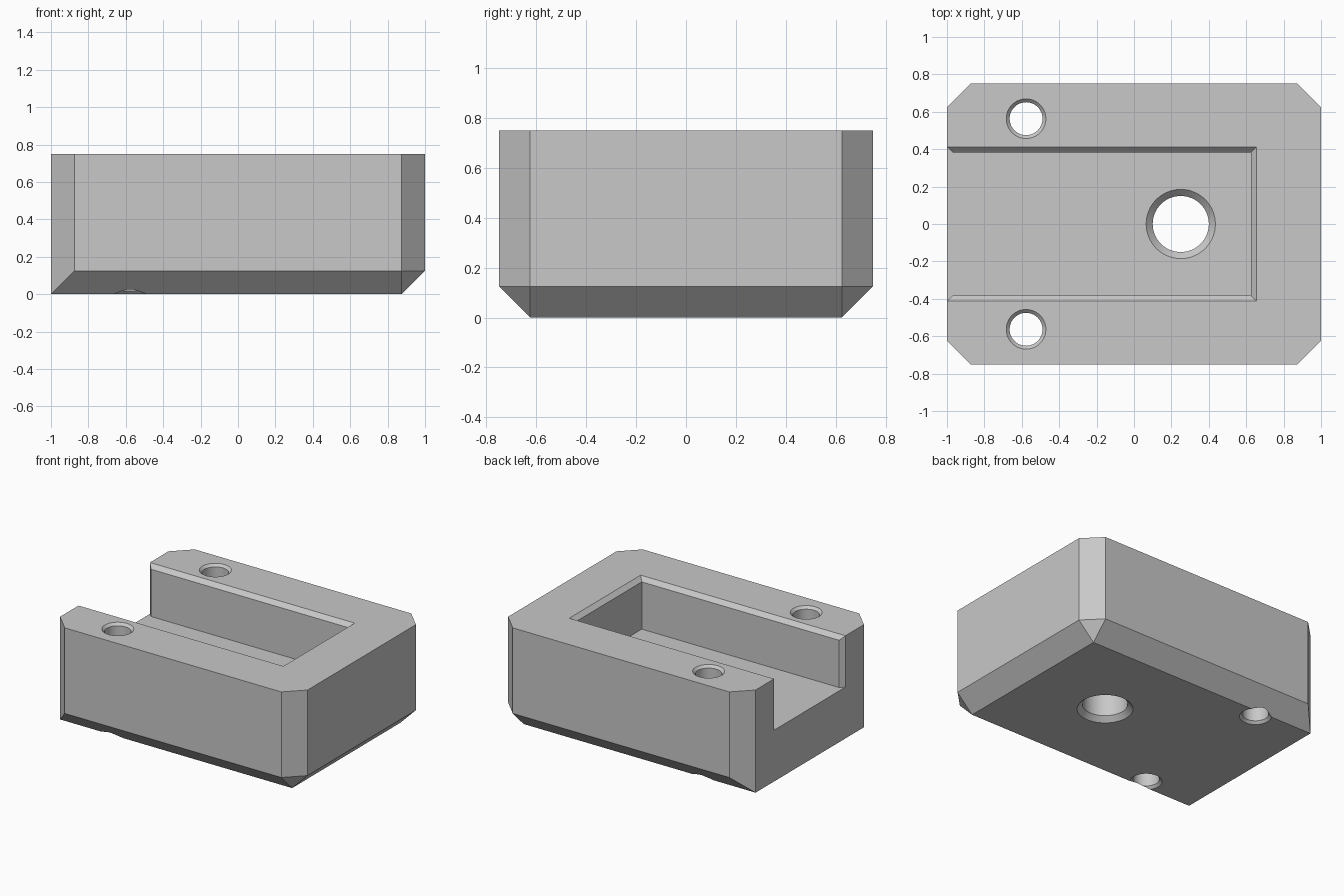
import bpy
import bmesh
import math

cube = bpy.data.objects.get("Cube")
if cube:
    bpy.data.objects.remove(cube, do_unlink=True)

HEIGHT, FLOOR, C = 0.75, 0.375, 0.125
SLOT_Y, SLOT_END, EDGE = 0.382, 0.625, 0.03

grey = bpy.data.materials.new("plain grey")
grey.use_nodes = True
colour = (0.58, 0.58, 0.58, 1)
grey.diffuse_color = colour
for node in grey.node_tree.nodes:
    if node.type == 'BSDF_PRINCIPLED':
        node.inputs["Base Color"].default_value = colour


def finish(bm, name):
    bmesh.ops.recalc_face_normals(bm, faces=bm.faces)
    mesh = bpy.data.meshes.new(name)
    bm.to_mesh(mesh)
    bm.free()
    mesh.materials.append(grey)
    obj = bpy.data.objects.new(name, mesh)
    bpy.context.collection.objects.link(obj)
    return obj


def hull(name, points):
    """Convex solid around the given points, with flat faces merged."""
    bm = bmesh.new()
    for p in points:
        bm.verts.new(p)
    bmesh.ops.convex_hull(bm, input=bm.verts)
    bmesh.ops.dissolve_limit(bm, angle_limit=math.radians(1),
                             verts=bm.verts, edges=bm.edges)
    return finish(bm, name)


def rect(x0, x1, y, z):
    return [(x, s * y, z) for x in (x0, x1) for s in (-1, 1)]


def hole(name, x, y, r, lip, top, segments=64):
    """Round cutter with a flared lip at both ends."""
    over = 0.1
    profile = [(r + lip + over, -over), (r, lip), (r, top - lip),
               (r + lip + over, top + over)]
    bm = bmesh.new()
    rings = []
    for radius, z in profile:
        rings.append([bm.verts.new((x + radius * math.cos(a), y + radius * math.sin(a), z))
                      for a in (math.tau * i / segments for i in range(segments))])
    for low, high in zip(rings, rings[1:]):
        for i in range(segments):
            j = (i + 1) % segments
            bm.faces.new((low[i], low[j], high[j], high[i]))
    bm.faces.new(rings[0])
    bm.faces.new(rings[-1])
    return finish(bm, name)


# Block: chamfered corners, bottom chamfer on three sides
body_points = rect(-1, 1 - C, 0.75 - C, 0)
for z in (C, HEIGHT):
    body_points += rect(-1, 1, 0.75 - C, z) + rect(-1 + C, 1 - C, 0.75, z)
block = hull("block", body_points)

# Slot open on the -x end, with flared top rim and entry
d = 0.1
rim_low, rim_high = -EDGE - d, d
cutters = [
    hull("slot_cutter", rect(-1.3, SLOT_END, SLOT_Y, FLOOR) + rect(-1.3, SLOT_END, SLOT_Y, 1)),
    hull("slot_rim_cutter",
         rect(-1.3, SLOT_END - d, SLOT_Y - d, HEIGHT + rim_low)
         + rect(-1.3, SLOT_END + EDGE + d, SLOT_Y + EDGE + d, HEIGHT + rim_high)),
    hull("slot_entry_cutter",
         [(x, s * y, z) for z in (FLOOR, 1) for s in (-1, 1)
          for x, y in ((-1 + EDGE + d, SLOT_Y - d), (-1 - d, SLOT_Y + EDGE + d))]),
    hole("centre_hole_cutter", 0.25, 0, 0.15, 0.035, FLOOR),
]
# Pair of through holes in the side rails
for s, side in ((1, "back"), (-1, "front")):
    cutters.append(hole(side + "_hole_cutter", -0.577, s * 0.563, 0.088, 0.018, HEIGHT))

bpy.context.view_layer.objects.active = block
block.select_set(True)
for cutter in cutters:
    cutter.hide_render = True
    mod = block.modifiers.new(cutter.name, 'BOOLEAN')
    mod.operation = 'DIFFERENCE'
    mod.solver = 'EXACT'
    mod.object = cutter
    bpy.ops.object.modifier_apply(modifier=mod.name)
    bpy.data.objects.remove(cutter, do_unlink=True)

bpy.ops.object.shade_smooth_by_angle(angle=math.radians(25))
